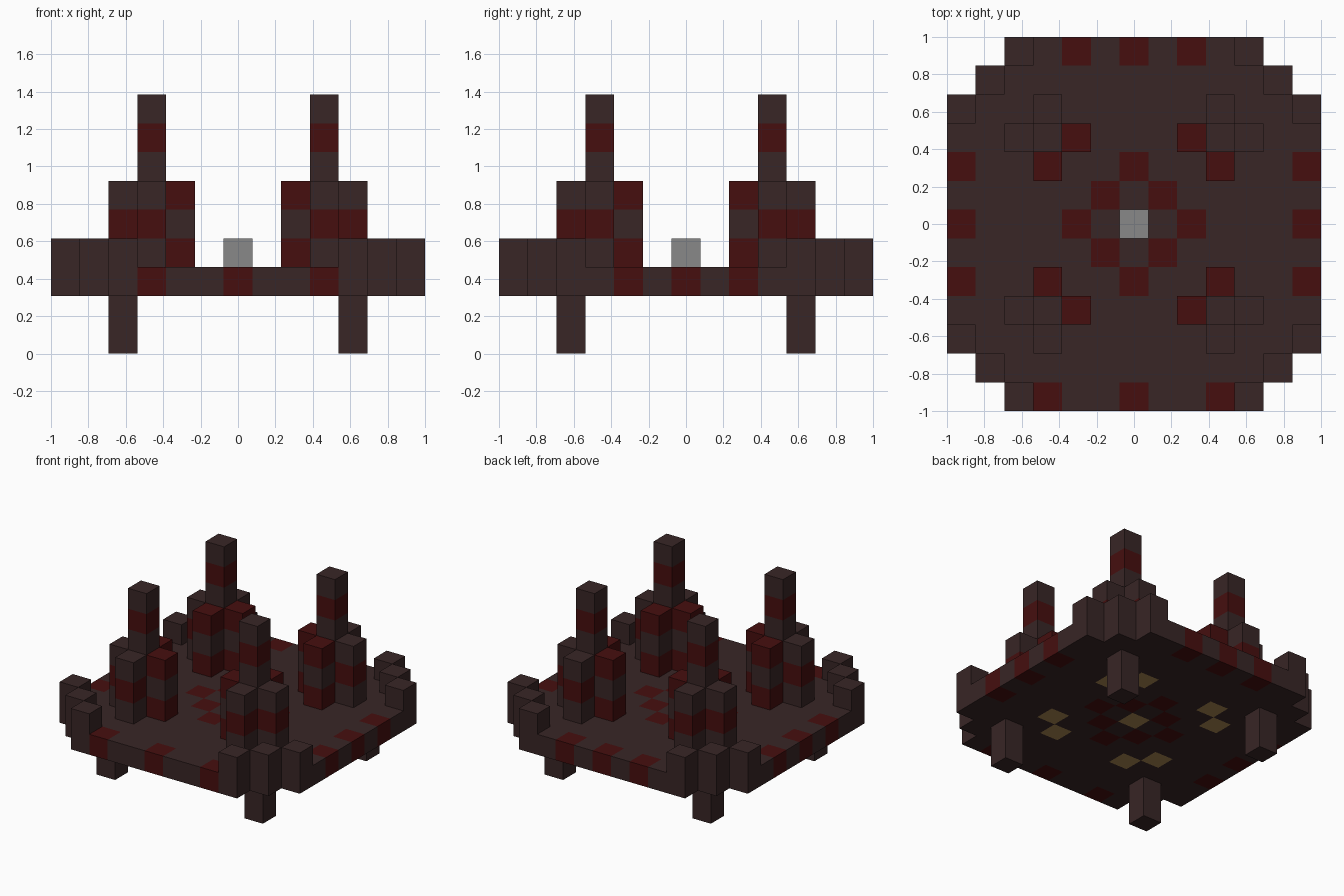
import bpy
import bmesh
from mathutils import Vector

if "Cube" in bpy.data.objects:
    bpy.data.objects.remove(bpy.data.objects["Cube"], do_unlink=True)

U = 2 / 13  # edge length of one block


def make_material(name, rgb):
    m = bpy.data.materials.new(name)
    m.use_nodes = True
    col = (*rgb, 1.0)
    m.diffuse_color = col
    m.node_tree.nodes["Principled BSDF"].inputs["Base Color"].default_value = col
    return m


MATS = [make_material("dark_brick", (0.040, 0.019, 0.019)),
        make_material("deep_red", (0.061, 0.0045, 0.0045)),
        make_material("amber_lamp", (0.39, 0.238, 0.08)),
        make_material("grey_stone", (0.246, 0.246, 0.246))]
DARK, RED, LAMP, GREY = range(len(MATS))
AXES = [Vector(v) for v in ((1, 0, 0), (0, 1, 0), (0, 0, 1))]


def build_blocks(name, cells):
    """Make one mesh from {(i, j, k): colour}, with only the outer faces."""
    bm = bmesh.new()
    for cell, colour in cells.items():
        centre = Vector(cell) + Vector((0, 0, 0.5))
        for a in range(3):
            for sign in (-1, 1):
                n = AXES[a] * sign
                if tuple(int(c) for c in Vector(cell) + n) in cells:
                    continue
                s, t = AXES[(a + 1) % 3] * sign, AXES[(a + 2) % 3]
                corners = [(-s - t), (s - t), (s + t), (t - s)]
                face = bm.faces.new([bm.verts.new((centre + (n + c) / 2) * U)
                                     for c in corners])
                face.material_index = colour
    bmesh.ops.remove_doubles(bm, verts=bm.verts[:], dist=0.001)
    mesh = bpy.data.meshes.new(name)
    bm.to_mesh(mesh)
    bm.free()
    for m in MATS:
        mesh.materials.append(m)
    obj = bpy.data.objects.new(name, mesh)
    bpy.context.collection.objects.link(obj)
    return obj


def stack(name, i, j, base, colours):
    """A column of blocks, coloured from the bottom up."""
    return build_blocks(name, {(i, j, base + n): c for n, c in enumerate(colours)})


def floor_colour(i, j):
    if abs(i) + abs(j) == 2:                        # ring round the centre
        return RED
    if {abs(i), abs(j)} == {2, 3} or i == j == 0:   # lamps under the pillars
        return LAMP
    if j == -6 and i in (-3, 0, 3):                 # front rim
        return RED
    if j == 6 and i in (-2, 0, 2):                  # back rim
        return RED
    if abs(i) == 6 and j in (-2, 0, 2):             # side rims
        return RED
    return DARK


# Platform with stepped corners
span = range(-6, 7)
build_blocks("platform", {(i, j, 2): floor_colour(i, j) for i in span for j in span
                          if abs(i) + abs(j) <= 10})

# Centre block
stack("centre_block", 0, 0, 3, [GREY])

# Four corners: leg, rim posts and a cluster of pillars
for sx, side in ((-1, "right"), (1, "left")):
    for sy, end in ((-1, "front"), (1, "back")):
        tag = f"{end}_{side}"
        stack(f"leg_{tag}", 4 * sx, 4 * sy, 0, [DARK, DARK])
        for n, (i, j) in enumerate(((4, 6), (5, 5), (6, 4))):
            stack(f"rim_post_{tag}_{n + 1}", i * sx, j * sy, 3, [DARK])
        stack(f"tall_pillar_{tag}", 3 * sx, 3 * sy, 3, [DARK, RED, DARK] * 2)
        for n, (i, j) in enumerate(((4, 3), (3, 4))):
            stack(f"outer_pillar_{tag}_{n + 1}", i * sx, j * sy, 3, [DARK, RED, DARK])
        for n, (i, j) in enumerate(((2, 3), (3, 2))):
            stack(f"inner_pillar_{tag}_{n + 1}", i * sx, j * sy, 3, [RED, DARK, RED])
